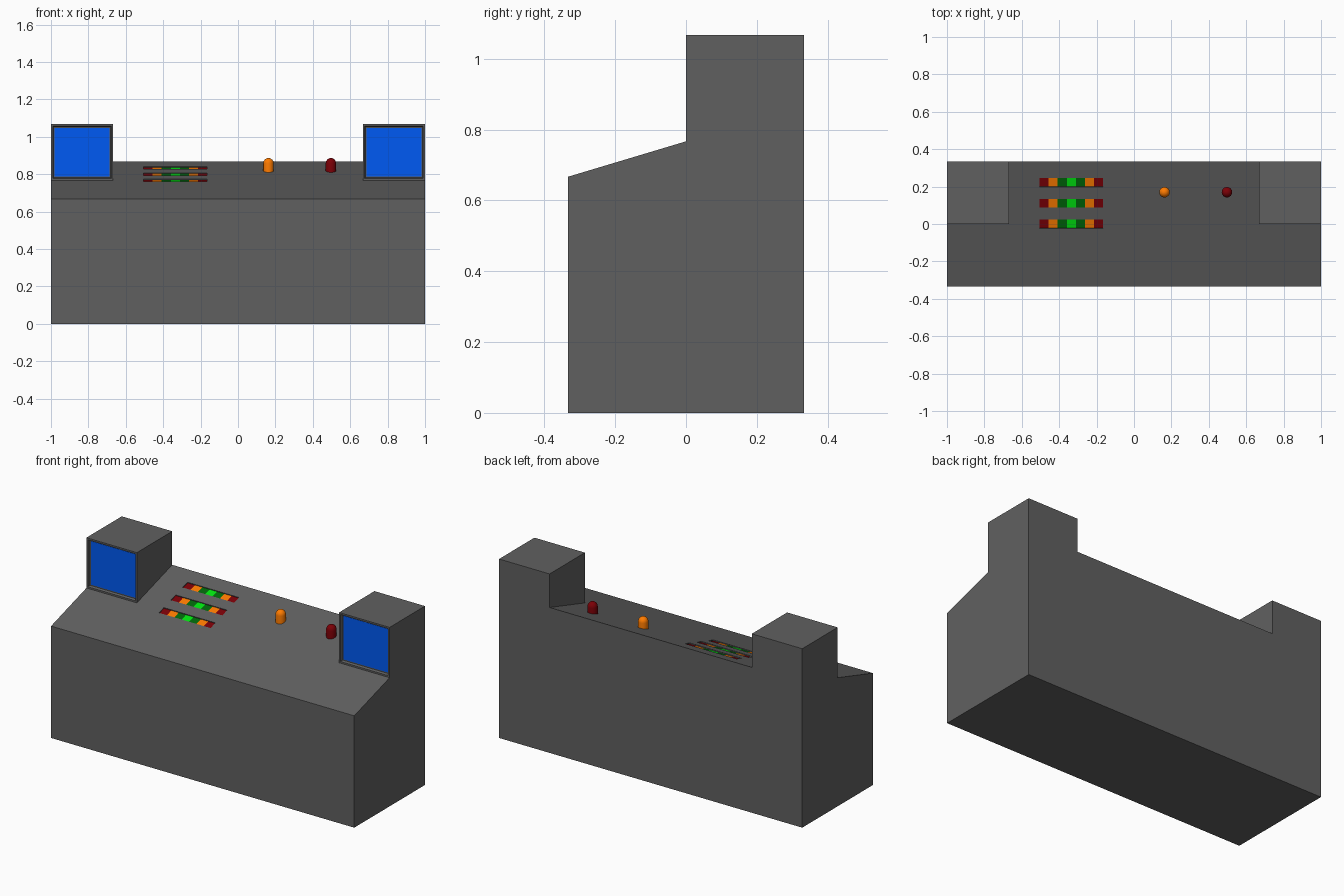
import bpy, bmesh, math
from mathutils import Matrix, Vector

if "Cube" in bpy.data.objects:
    bpy.data.objects.remove(bpy.data.objects["Cube"])

W, M, D = 1.0, 0.667, 0.333          # half width, monitor inner edge, half depth
TILT = math.atan(0.3)                # slope of the control panel


def slope_z(y):
    return 0.767 + 0.3 * y


def material(name, rgb):
    m = bpy.data.materials.new(name)
    m.diffuse_color = (*rgb, 1)
    m.use_nodes = True
    m.node_tree.nodes["Principled BSDF"].inputs["Base Color"].default_value = m.diffuse_color
    return m


def make_object(name, bm, mat=None):
    me = bpy.data.meshes.new(name)
    bmesh.ops.recalc_face_normals(bm, faces=bm.faces)
    bm.to_mesh(me)
    bm.free()
    ob = bpy.data.objects.new(name, me)
    bpy.context.collection.objects.link(ob)
    if mat:
        me.materials.append(mat)
    return ob


def box(name, loc, size, tilt=0, mat=None):
    bm = bmesh.new()
    bmesh.ops.create_cube(bm, size=1, matrix=Matrix.Diagonal((*size, 1)))
    ob = make_object(name, bm, mat)
    ob.location = loc
    ob.rotation_euler.x = tilt
    return ob


GREY = material("dark_grey", (0.118, 0.118, 0.118))
RED = material("dark_red", (0.2, 0.0, 0.002))
ORANGE = material("orange", (1.0, 0.2, 0.0))
DARK_GREEN = material("dark_green", (0.0, 0.14, 0.003))
GREEN = material("bright_green", (0.0, 0.8, 0.005))
BLUE = material("screen_blue", (0.0, 0.1, 0.9))

# Console body: side profile swept across x, with the monitors only on the ends
profile = [(-D, 0), (-D, slope_z(-D)), (0, slope_z(0)), (0, 1.067),
           (D, 1.067), (D, slope_z(D)), (D, 0)]
bm = bmesh.new()
cols = [[bm.verts.new((x, y, z)) for y, z in profile] for x in (-W, -M, M, W)]
full, low = list(range(7)), [0, 1, 2, 5, 6]
screen_faces = []
for i, ids in enumerate((full, low, full)):
    for a, b in zip(ids, ids[1:] + ids[:1]):
        f = bm.faces.new((cols[i][a], cols[i + 1][a], cols[i + 1][b], cols[i][b]))
        if (a, b) == (2, 3):
            screen_faces.append(f)
for c in (cols[0], cols[3]):
    bm.faces.new(c)
for c in (cols[1], cols[2]):
    bm.faces.new(c[2:6])
bmesh.ops.recalc_face_normals(bm, faces=bm.faces)
# Recessed monitor bezels
bmesh.ops.inset_individual(bm, faces=screen_faces, thickness=0.014)
bmesh.ops.inset_individual(bm, faces=screen_faces, thickness=0.006, depth=-0.015)
body = make_object("console_body", bm, GREY)

# Monitor screens
for side, name in ((-1, "left_screen"), (1, "right_screen")):
    box(name, (side * (W + M) / 2, 0.0155, 0.917), (0.293, 0.004, 0.26), mat=BLUE)

# Gauges: three shallow slots holding seven coloured segments
SEG, GX = 0.0486, -0.335
normal = Vector((0, -math.sin(TILT), math.cos(TILT)))
colours = [RED, ORANGE, DARK_GREEN, GREEN, DARK_GREEN, ORANGE, RED]
for row, y in enumerate((0.222, 0.111, 0.0)):
    centre = Vector((GX, y, slope_z(y)))
    slot = box(f"gauge_slot_cutter_{row}", centre, (7 * SEG, 0.048, 0.02), TILT, GREY)
    slot.hide_render = True
    slot.hide_viewport = True
    cut = body.modifiers.new("gauge_slot", 'BOOLEAN')
    cut.object, cut.operation, cut.solver = slot, 'DIFFERENCE', 'EXACT'
    for k, mat in enumerate(colours):
        box(f"gauge_{row}_segment_{k}",
            centre - normal * 0.008 + Vector(((k - 3) * SEG, 0, 0)),
            (SEG, 0.048, 0.006), TILT, mat)


# Warning lamps: short cylinder with a domed top, lathed from a profile
def lamp(name, x, y, mat, r=0.028, n=24):
    bm = bmesh.new()
    top = 0.858
    pts = [(r, slope_z(y) - 0.015)]
    pts += [(r * math.cos(t), top + r * math.sin(t))
            for t in (math.pi / 2 * k / 6 for k in range(7))]
    vs = [bm.verts.new((max(p, 0), 0, z)) for p, z in pts]
    es = [bm.edges.new(e) for e in zip(vs, vs[1:])]
    bmesh.ops.spin(bm, geom=vs + es, axis=(0, 0, 1), cent=(0, 0, 0),
                   angle=2 * math.pi, steps=n)
    bmesh.ops.remove_doubles(bm, verts=bm.verts, dist=1e-4)
    for f in bm.faces:
        f.smooth = True
    make_object(name, bm, mat).location = (x, y, 0)


lamp("impact_lamp", 0.163, 0.17, ORANGE)
lamp("health_lamp", 0.497, 0.17, RED)
